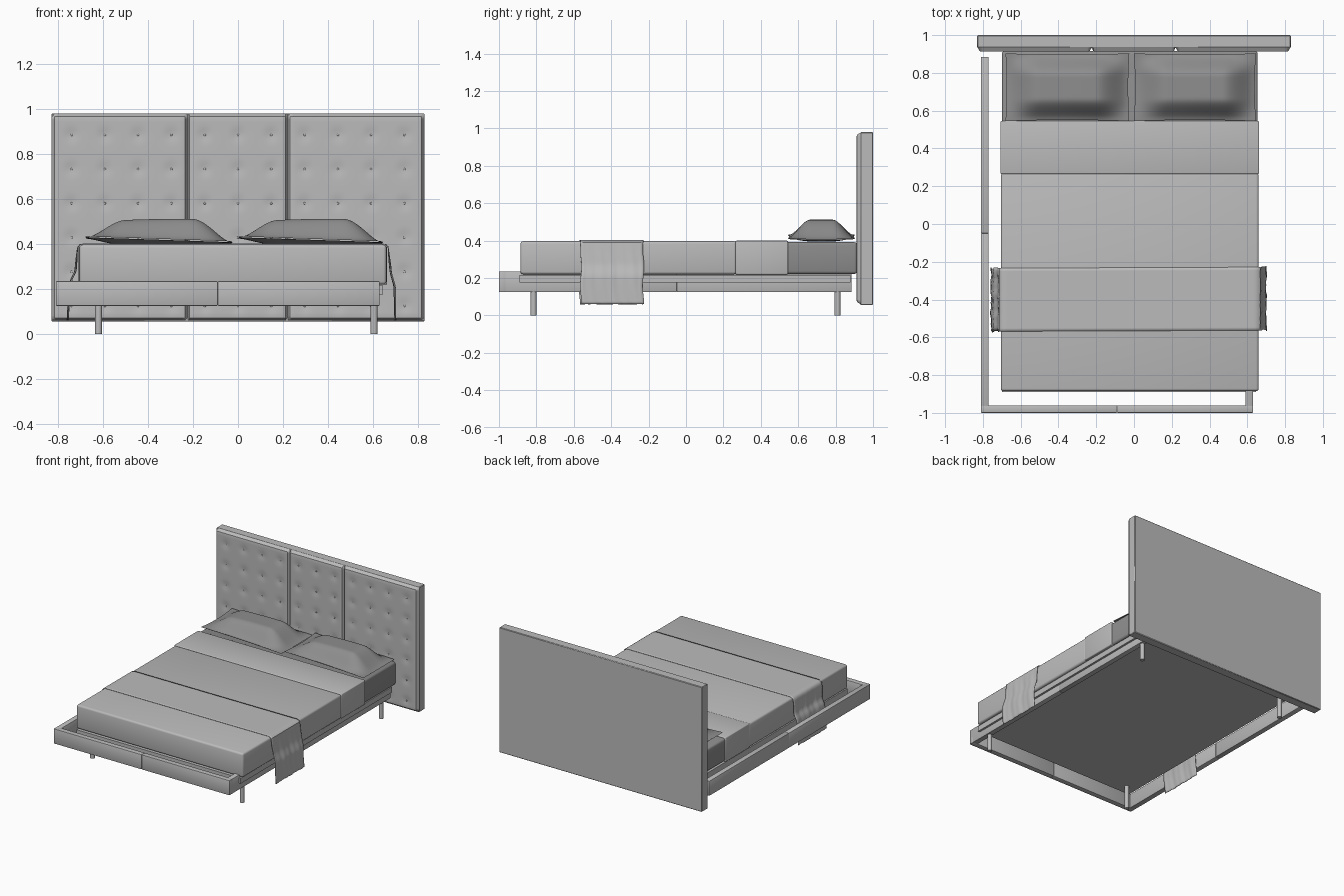
import bpy, bmesh, math
from mathutils import Vector

cube = bpy.data.objects.get("Cube")
if cube:
    bpy.data.objects.remove(cube)


def material(name, v):
    m = bpy.data.materials.new(name)
    m.use_nodes = True
    m.diffuse_color = (v, v, v, 1)
    m.node_tree.nodes["Principled BSDF"].inputs["Base Color"].default_value = (v, v, v, 1)
    return m


LIGHT = material("light_grey", 0.5)
SHEET = material("sheet_grey", 0.27)


def finish(name, bm, mat, smooth=True):
    mesh = bpy.data.meshes.new(name)
    bm.to_mesh(mesh)
    bm.free()
    ob = bpy.data.objects.new(name, mesh)
    bpy.context.collection.objects.link(ob)
    mesh.materials.append(mat)
    if smooth:
        bpy.ops.object.select_all(action='DESELECT')
        ob.select_set(True)
        bpy.context.view_layer.objects.active = ob
        bpy.ops.object.shade_smooth_by_angle(angle=math.radians(40))
    return ob


def box(name, x, y, z, mat, bevel=0.0, segments=3):
    bm = bmesh.new()
    bmesh.ops.create_cube(bm, size=1)
    for v in bm.verts:
        v.co = Vector([a + (c + 0.5) * (b - a) for c, (a, b) in zip(v.co, (x, y, z))])
    if bevel:
        bmesh.ops.bevel(bm, geom=bm.edges[:], offset=bevel, segments=segments,
                        profile=0.5, affect='EDGES')
    return finish(name, bm, mat)


def sheet(name, nu, nv, place, mat):
    """Grid surface whose points come from place(u, v), u and v in 0..1."""
    bm = bmesh.new()
    rows = [[bm.verts.new(place(i / nu, j / nv)) for i in range(nu + 1)] for j in range(nv + 1)]
    for a, b in zip(rows, rows[1:]):
        for i in range(nu):
            bm.faces.new((a[i], a[i + 1], b[i + 1], b[i]))
    return finish(name, bm, mat)


def lerp_path(points, t):
    """Point at share t of the path's length."""
    pts = [Vector(p) for p in points]
    left = t * sum((b - a).length for a, b in zip(pts, pts[1:]))
    for a, b in zip(pts, pts[1:]):
        d = (b - a).length
        if left <= d:
            return a.lerp(b, left / d)
        left -= d
    return pts[-1]


# Headboard: backing slab and three tufted panels with buttons
box("headboard_back", (-0.83, 0.83), (0.932, 1.0), (0.055, 0.98), LIGHT, 0.004, 1)
SPACING = 0.148
columns = [SPACING * i for i in range(-5, 6)]
rows = [0.885 - 0.152 * i for i in range(6)]
buttons = [(x, z) for x in columns for z in rows]
edges = [-0.828, -0.224, 0.22, 0.828]

for k, (x0, x1) in enumerate(zip(edges, edges[1:])):
    def tuft(u, v):
        x, z = x0 + u * (x1 - x0), 0.06 + v * 0.918
        rim = min(x - x0, x1 - x, z - 0.06, 0.978 - z)
        round_in = 1 - math.sqrt(max(0, 1 - (1 - min(rim / 0.02, 1)) ** 2))
        dip = sum(math.exp(-((x - a) ** 2 + (z - b) ** 2) / 0.0008) for a, b in buttons)
        return (x, 0.912 + 0.022 * round_in + 0.005 * min(dip, 1), z)
    sheet(f"headboard_panel_{k + 1}", 50, 76, tuft, LIGHT)

bm = bmesh.new()
for x, z in buttons:
    made = bmesh.ops.create_uvsphere(bm, u_segments=8, v_segments=5, radius=0.005)
    for v in made["verts"]:
        v.co = Vector((x + v.co.x, 0.916 + v.co.y * 0.4, z + v.co.z))
finish("headboard_buttons", bm, LIGHT)

# Bed frame: rails in two halves, platform and legs
RAIL_Z = (0.125, 0.235)
box("front_rail_right", (-0.81, -0.09), (-1.0, -0.96), RAIL_Z, LIGHT, 0.004, 2)
box("front_rail_left", (-0.09, 0.63), (-1.0, -0.96), RAIL_Z, LIGHT, 0.004, 2)
for side, x in (("right", (-0.81, -0.77)), ("left", (0.59, 0.63))):
    box(f"{side}_rail_front", x, (-0.998, -0.05), RAIL_Z, LIGHT, 0.004, 2)
    box(f"{side}_rail_back", x, (-0.05, 0.885), RAIL_Z, LIGHT, 0.004, 2)
box("platform", (-0.70, 0.645), (-0.89, 0.88), (0.175, 0.215), LIGHT)

for side, x in (("right", -0.62), ("left", 0.605)):
    for end, y in (("front", -0.815), ("back", 0.81)):
        bm = bmesh.new()
        bmesh.ops.create_cone(bm, cap_ends=True, segments=24, radius1=0.016,
                              radius2=0.016, depth=0.18)
        bmesh.ops.translate(bm, verts=bm.verts[:], vec=(x, y, 0.09))
        finish(f"{end}_{side}_leg", bm, LIGHT)

# Mattress, cover and folded band
box("mattress", (-0.70, 0.655), (-0.87, 0.915), (0.222, 0.392), SHEET, 0.015)
box("bed_cover", (-0.705, 0.66), (-0.885, 0.27), (0.22, 0.397), LIGHT, 0.014)
box("cover_fold", (-0.708, 0.663), (0.265, 0.545), (0.219, 0.4), LIGHT, 0.006)

# Blanket draped across the bed
drape = [(-0.757, 0.06), (-0.752, 0.16), (-0.742, 0.24), (-0.722, 0.28), (-0.716, 0.36),
         (-0.712, 0.39), (-0.695, 0.401), (0.65, 0.401), (0.667, 0.39), (0.671, 0.35),
         (0.68, 0.27), (0.697, 0.21), (0.699, 0.06)]


def blanket(u, v):
    p = lerp_path(drape, u)
    y = -0.57 + 0.335 * v + 0.008 * u
    hang = max(0, min(1, (0.4 - p.y) / 0.1))
    ripple = 0.004 * hang * math.sin(26 * v + 9 * p.y) * math.cos(11 * v)
    return (p.x + ripple, y + 0.004 * hang * math.sin(30 * p.y), p.y)


throw = sheet("blanket", 130, 20, blanket, LIGHT)
thick = throw.modifiers.new("thickness", 'SOLIDIFY')
thick.thickness = 0.003
thick.offset = 0

# Pillows: flat flange around a puffed, lopsided middle
def smooth(t):
    t = max(0, min(1, t))
    return t * t * (3 - 2 * t)


def pillow(name, x0, x1):
    y0, y1 = 0.545, 0.903

    def side(top):
        def place(u, v):
            if not top:
                u = 1 - u
            bow = 0.006
            x = x0 + u * (x1 - x0) + bow * math.sin(math.pi * v) * (1 - 2 * u)
            y = y0 + v * (y1 - y0) + bow * math.sin(math.pi * u) * (1 - 2 * v)
            flange = 0.432 - 0.022 * u - 0.006 * math.sin(math.pi * v)
            rise = smooth(min(u, 1 - u) / 0.27) ** 0.8 * smooth(min(v, 1 - v) / 0.33) ** 0.8
            crown = 0.497 + 0.013 * math.sin(math.pi * min(u * 0.75, 1))
            low = 0.398
            return (x, y, flange + rise * ((crown if top else low) - flange)
                    + (0.002 if top else -0.002))
        return place

    sheet(name + "_top", 40, 28, side(True), SHEET)
    sheet(name + "_underside", 40, 28, side(False), SHEET)


pillow("right_pillow", -0.68, -0.025)
pillow("left_pillow", 0.0, 0.645)
